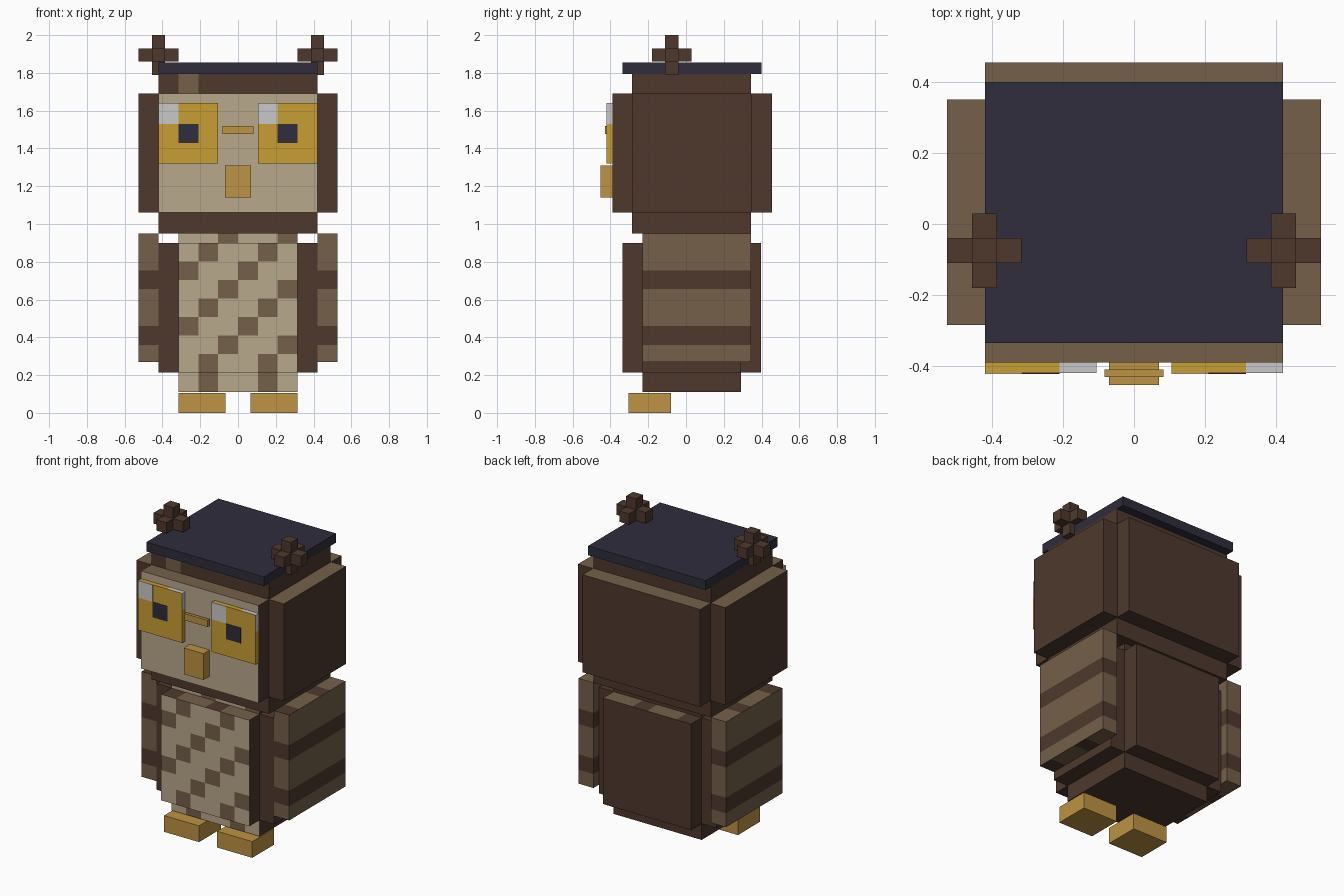
import bpy, bmesh
from mathutils import Vector

if "Cube" in bpy.data.objects:
    bpy.data.objects.remove(bpy.data.objects["Cube"])


def linear(c):
    c /= 255
    return c / 12.92 if c <= 0.04045 else ((c + 0.055) / 1.055) ** 2.4


def material(name, r, g, b):
    m = bpy.data.materials.new(name)
    m.use_nodes = True
    col = (linear(r), linear(g), linear(b), 1)
    m.diffuse_color = col
    m.node_tree.nodes["Principled BSDF"].inputs["Base Color"].default_value = col
    return m


DARK = material("dark brown", 78, 57, 45)
MID = material("mid brown", 117, 96, 73)
TAN = material("tan", 184, 169, 139)
GOLD = material("eye gold", 201, 157, 52)
OCHRE = material("ochre", 189, 147, 67)
NAVY = material("navy", 46, 45, 60)
PALE = material("pale grey", 201, 201, 201)


def box(name, x, y, z, mats, rule=None, cuts=((), (), ())):
    """Box from ranges; sliced at cuts, each face coloured by rule(normal, centre)."""
    bm = bmesh.new()
    bmesh.ops.create_cube(bm, size=1)
    for v in bm.verts:
        v.co = Vector([r[0] if c < 0 else r[1] for c, r in zip(v.co, (x, y, z))])
    for axis, places in enumerate(cuts):
        no = Vector([float(i == axis) for i in range(3)])
        for p in places:
            bmesh.ops.bisect_plane(bm, geom=bm.verts[:] + bm.edges[:] + bm.faces[:],
                                   plane_co=no * p, plane_no=no)
    bm.normal_update()
    if rule:
        for f in bm.faces:
            f.material_index = mats.index(rule(f.normal, f.calc_center_median()))
    me = bpy.data.meshes.new(name)
    bm.to_mesh(me)
    bm.free()
    for m in mats:
        me.materials.append(m)
    ob = bpy.data.objects.new(name, me)
    bpy.context.collection.objects.link(ob)
    return ob


def span(lo, hi, n):
    return [lo + (hi - lo) * i / n for i in range(1, n)]


def sided(s, a, b):
    return tuple(sorted((s * a, s * b)))


PX = 0.105  # feather patch size


# Head
def crown_rule(n, c):
    return MID if n.y < -0.5 and c.z > 1.69 and -3 * PX < c.x < -2 * PX else DARK


def plate_rule(n, c):
    return MID if n.z > 0.5 else DARK


def face_rule(n, c):
    return TAN if n.y < -0.5 else plate_rule(n, c)


box("head", (-0.42, 0.42), (-0.285, 0.345), (0.95, 1.795), [DARK, MID], crown_rule,
    ((-3 * PX, -2 * PX), (), (1.69,)))
box("face", (-0.42, 0.42), (-0.39, -0.285), (1.06, 1.69), [DARK, MID, TAN], face_rule)
box("head_back", (-0.42, 0.42), (0.345, 0.455), (1.06, 1.69), [DARK, MID], plate_rule)
box("hat", (-0.42, 0.42), (-0.335, 0.4), (1.795, 1.855), [NAVY])


# Body with diagonal feather patches
def patch(c, top, row):
    col = int((c.x + 3 * PX) / PX)
    return (col + int((top - c.z) / row)) % 3 == 2


def body_rule(n, c):
    if n.y < -0.5:
        return MID if patch(c, 0.95, PX) else TAN
    return DARK


ROW = 0.685 / 7


def chest_rule(n, c):
    if n.y < -0.5:
        return MID if patch(c, 0.9 + ROW, ROW) else TAN
    return back_rule(n, c)


def back_rule(n, c):
    return MID if n.z > 0.5 and int((c.x + 3 * PX) / PX) % 3 else DARK


columns = span(-3 * PX, 3 * PX, 6)
box("body", (-3 * PX, 3 * PX), (-0.23, 0.29), (0.11, 0.95), [DARK, MID, TAN], body_rule,
    (columns, (), span(0.11, 0.95, 8)))
box("chest", (-3 * PX, 3 * PX), (-0.335, -0.23), (0.215, 0.9), [DARK, MID, TAN], chest_rule,
    (columns, (), span(0.215, 0.9, 7)))
box("body_back", (-3 * PX, 3 * PX), (0.29, 0.398), (0.215, 0.9), [DARK, MID], back_rule,
    (columns, (), ()))


# Striped wings
def wing_rule(n, c):
    if abs(n.z) > 0.5:
        return DARK if int((c.y + 0.23) / PX) % 3 == 0 else MID
    return DARK if 0.36 < c.z < 0.46 or 0.655 < c.z < 0.755 else MID


# Eyes: a pale corner on the front, pale upper band on the sides
def eye_rule(inner_top):
    def rule(n, c):
        if n.z > 0.5:
            return PALE if inner_top[0] < c.x < inner_top[1] else GOLD
        if abs(n.x) > 0.5 and c.z > 1.53:
            return PALE
        return GOLD
    return rule


for s, side in ((1, "left"), (-1, "right")):
    box(side + "_head_side", sided(s, 0.42, 0.527), (-0.285, 0.35), (1.06, 1.69),
        [DARK, MID], plate_rule)
    box(side + "_body_side", sided(s, 0.315, 0.42), (-0.23, 0.29), (0.215, 0.9), [DARK])
    box(side + "_wing", sided(s, 0.42, 0.527), (-0.23, 0.345), (0.27, 0.95), [DARK, MID],
        wing_rule, ((), [-0.23 + PX * i for i in range(1, 6)], (0.36, 0.46, 0.655, 0.755)))
    box(side + "_foot", sided(s, 0.065, 0.315), (-0.305, -0.08), (0, PX), [OCHRE])

    # Eye, pupil and highlight; both eyes glance the same way
    x0, x1 = sided(s, 0.105, 0.42)
    box(side + "_eye", (x0, x1), (-0.42, -0.39), (1.32, 1.64), [GOLD, PALE],
        eye_rule((x1 - PX, x1)), ((x0 + PX, x1 - PX), (), (1.53,)))
    box(side + "_eye_highlight", (x0, x0 + PX), (-0.422, -0.419), (1.53, 1.64), [PALE])
    box(side + "_pupil", (x0 + PX, x0 + 2 * PX), (-0.422, -0.419), (1.43, 1.53), [NAVY])

    # Ear tuft: three crossed bars
    centre = (s * 0.421, -0.075, 1.895)
    for axis in range(3):
        half = [0.105 if i == axis else 0.035 for i in range(3)]
        box(f"{side}_ear_tuft_{'xyz'[axis]}",
            *[(c - h, c + h) for c, h in zip(centre, half)], [DARK])

# Beak and bridge
box("beak", (-0.07, 0.07), (-0.453, -0.39), (1.14, 1.31), [OCHRE])
box("beak_bridge", (-0.083, 0.083), (-0.43, -0.41), (1.477, 1.52), [OCHRE])
